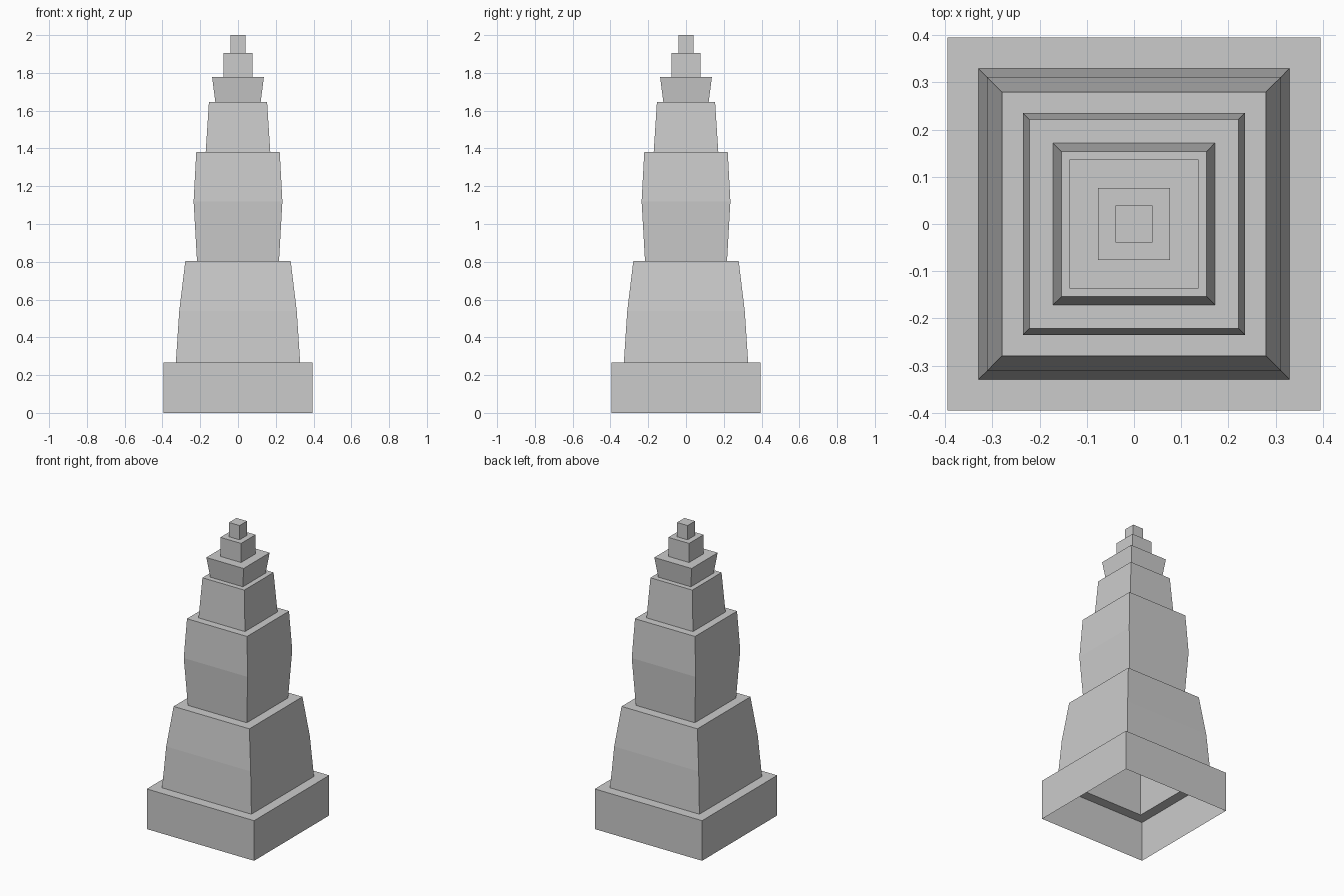
import bpy
import bmesh

if "Cube" in bpy.data.objects:
    bpy.data.objects.remove(bpy.data.objects["Cube"])


def square_tier(name, profile, cap=False):
    """Sweep a (half width, z) profile around a square; open below."""
    bm = bmesh.new()
    rings = []
    for w, z in profile:
        corners = ((-w, -w), (w, -w), (w, w), (-w, w))
        rings.append([bm.verts.new((x, y, z)) for x, y in corners])
    for lo, hi in zip(rings, rings[1:]):
        for i in range(4):
            j = (i + 1) % 4
            bm.faces.new((lo[i], lo[j], hi[j], hi[i]))
    if cap:
        bm.faces.new(rings[-1])
    mesh = bpy.data.meshes.new(name)
    bm.to_mesh(mesh)
    bm.free()
    obj = bpy.data.objects.new(name, mesh)
    bpy.context.collection.objects.link(obj)


# Wall profile of each hollow tier, from the plinth to the tip
tiers = [
    ("plinth", [(0.395, 0), (0.395, 0.267)]),
    ("lower_tower", [(0.329, 0.267), (0.311, 0.54), (0.279, 0.803)]),
    ("middle_tower", [(0.217, 0.803), (0.235, 1.12), (0.221, 1.38)]),
    ("upper_tower", [(0.171, 1.38), (0.154, 1.645)]),
    ("flared_crown", [(0.12, 1.645), (0.137, 1.778)]),
    ("pinnacle", [(0.076, 1.778), (0.076, 1.905)]),
    ("tip", [(0.039, 1.905), (0.039, 2.0)]),
]

# Each tier ends in a ledge that meets the foot of the next one
for i, (name, walls) in enumerate(tiers):
    last = i == len(tiers) - 1
    ledge = [] if last else [tiers[i + 1][1][0]]
    square_tier(name, walls + ledge, cap=last)
